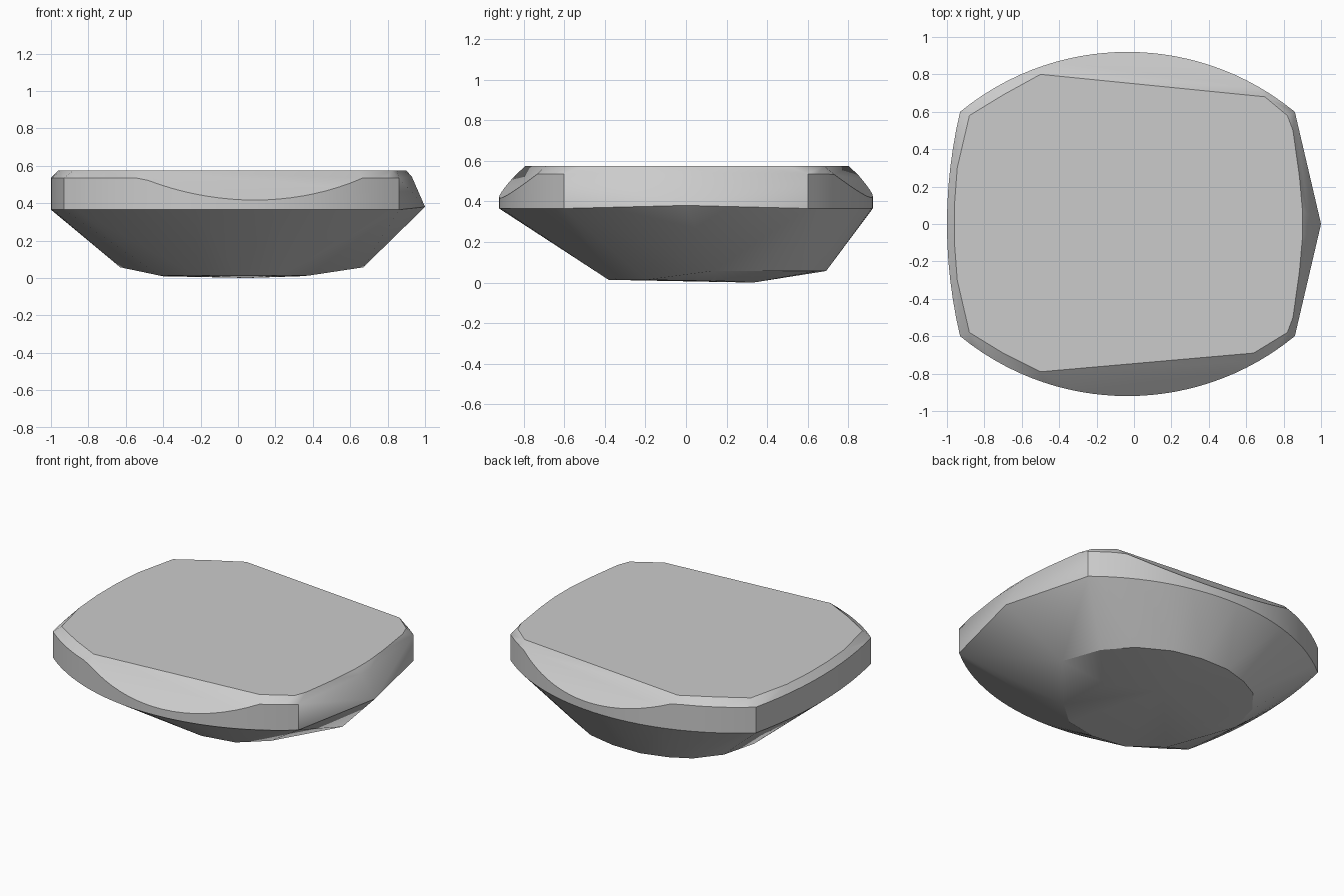
import bpy
import bmesh
import math

cube = bpy.data.objects.get("Cube")
if cube:
    bpy.data.objects.remove(cube)

GIRDLE_Z, SHOULDER_Z, TOP_Z = 0.365, 0.535, 0.575
ARC_STEPS = 28

# Single stone colour
stone = bpy.data.materials.new("stone grey")
stone.use_nodes = True
grey = (0.6, 0.6, 0.6, 1)
stone.diffuse_color = grey
stone.node_tree.nodes["Principled BSDF"].inputs["Base Color"].default_value = grey

points = []


def mirrored(x, y, z):
    """Add a point and its twin across the front-back plane."""
    points.extend([(x, y, z), (x, -y, z)])


# Bowed front and back walls, trimmed by a sloping facet that starts at a chord
def bowed_wall(side, chord_start, chord_end):
    (x0, y0), (x1, y1) = chord_start, chord_end
    radius, middle = 1.41, -0.035
    for i in range(ARC_STEPS + 1):
        x = middle + 0.895 * (2 * i / ARC_STEPS - 1)
        y = 0.92 - radius + math.sqrt(radius ** 2 - (x - middle) ** 2)
        gap = y - (y0 + (y1 - y0) * (x - x0) / (x1 - x0))
        rim = min(SHOULDER_Z, TOP_Z - 0.9 * gap)
        points.append((x, side * y, GIRDLE_Z))
        points.append((x, side * y, rim))
    for x, y in (chord_start, chord_end):
        points.append((x, side * y, TOP_Z))


bowed_wall(-1, (-0.5, 0.79), (0.64, 0.69))
bowed_wall(1, (-0.5, 0.80), (0.70, 0.68))

# Curved right-hand wall on the -x side
for i in range(7):
    y = 0.1 * i
    x = -1 + 0.07 * (y / 0.6) ** 2
    mirrored(x, y, GIRDLE_Z)
    mirrored(x, y, SHOULDER_Z)

# Flat table outline
for x, y in ((-0.96, 0.1), (-0.945, 0.3), (-0.88, 0.58), (-0.7, 0.69),
             (0.82, 0.58), (0.85, 0.5), (0.885, 0.25), (0.9, 0.08)):
    mirrored(x, y, TOP_Z)

# Pointed wall on the +x side
points.append((1.0, 0.0, 0.38))
mirrored(0.93, 0.05, 0.54)

# Underside: rounded back lip, shallow front edge and lowest points
for x, y in ((0.67, 0.13), (0.58, 0.38), (0.44, 0.54), (0.24, 0.65),
             (0.05, 0.69), (-0.15, 0.69), (-0.32, 0.64), (-0.45, 0.57),
             (-0.57, 0.42), (-0.63, 0.19)):
    points.append((x, y, 0.057))
for x, y in ((0.38, -0.2), (0.22, -0.34), (0.0, -0.38), (-0.22, -0.35),
             (-0.42, -0.2)):
    points.append((x, y, 0.013))
for x, y, z in ((0.33, 0.15, 0.009), (-0.4, 0.15, 0.009), (0.05, 0.33, 0.0)):
    points.append((x, y, z))

# Wrap everything in one faceted solid
bm = bmesh.new()
for p in points:
    bm.verts.new(p)
bmesh.ops.remove_doubles(bm, verts=bm.verts, dist=0.002)
hull = bmesh.ops.convex_hull(bm, input=bm.verts)
spare = {v for v in hull["geom_interior"] + hull["geom_unused"]
         if isinstance(v, bmesh.types.BMVert)}
bmesh.ops.delete(bm, geom=list(spare), context="VERTS")
bmesh.ops.dissolve_limit(bm, angle_limit=math.radians(0.5),
                         verts=bm.verts, edges=bm.edges)
bmesh.ops.recalc_face_normals(bm, faces=bm.faces)

mesh = bpy.data.meshes.new("cushion_stone")
bm.to_mesh(mesh)
bm.free()
mesh.materials.append(stone)
body = bpy.data.objects.new("cushion_stone", mesh)
bpy.context.collection.objects.link(body)

# Smooth the curved walls, keep facet edges crisp
bpy.context.view_layer.objects.active = body
body.select_set(True)
bpy.ops.object.shade_smooth_by_angle(angle=math.radians(25))
